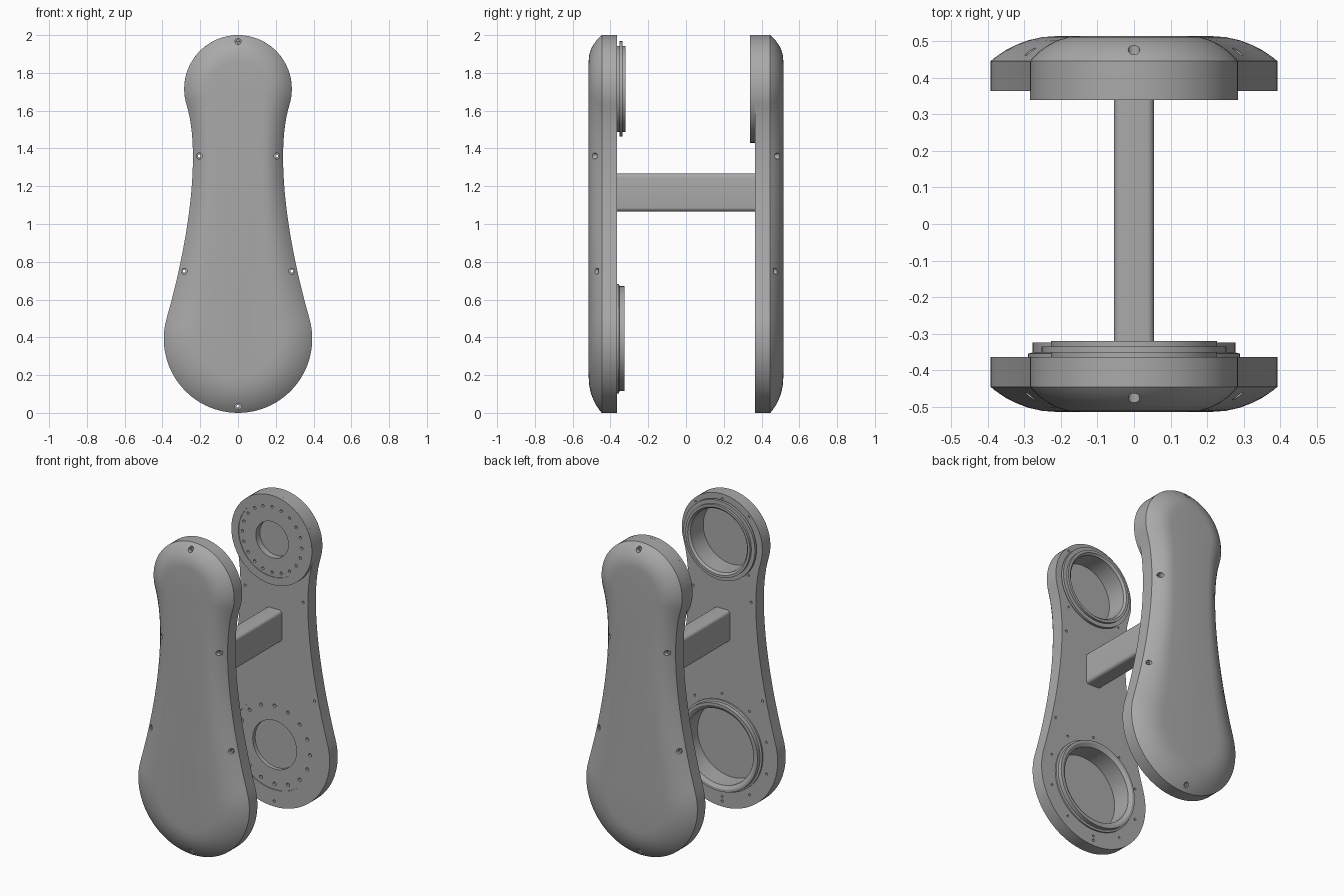
import bpy, bmesh
from math import sin, cos, pi, radians
from mathutils import Vector

cube = bpy.data.objects.get("Cube")
if cube:
    bpy.data.objects.remove(cube, do_unlink=True)

metal = bpy.data.materials.new("satin grey")
metal.use_nodes = True
GREY = (0.4, 0.4, 0.4, 1)
metal.diffuse_color = GREY
metal.node_tree.nodes["Principled BSDF"].inputs["Base Color"].default_value = GREY

TOP_Z, TOP_R = 1.715, 0.285
LOW_Z, LOW_R = 0.393, 0.393
FACE = 0.365          # distance of the inner faces from the middle


def make(name, bm):
    bmesh.ops.recalc_face_normals(bm, faces=bm.faces)
    mesh = bpy.data.meshes.new(name)
    bm.to_mesh(mesh)
    bm.free()
    ob = bpy.data.objects.new(name, mesh)
    bpy.context.collection.objects.link(ob)
    mesh.materials.append(metal)
    return ob


def bridge(bm, a, b):
    for i in range(len(a)):
        j = (i + 1) % len(a)
        bm.faces.new((a[i], a[j], b[j], b[i]))


def lathe(bm, profile, x, z, side, steps=64, ring=False):
    """Revolve (radius, depth) points about a y axis through (x, z)."""
    loops = []
    for r, y in profile:
        loops.append([bm.verts.new((x + r * cos(2 * pi * i / steps), side * y,
                                    z + r * sin(2 * pi * i / steps)))
                      for i in range(steps)])
    for a, b in zip(loops, loops[1:]):
        bridge(bm, a, b)
    if ring:
        bridge(bm, loops[-1], loops[0])
    else:
        bm.faces.new(loops[0])
        bm.faces.new(loops[-1])


def cut(ob, bm):
    cutter = make("cutter", bm)
    cutter.hide_render = True
    mod = ob.modifiers.new("cut", "BOOLEAN")
    mod.operation = "DIFFERENCE"
    mod.solver = "EXACT"
    mod.object = cutter
    bpy.context.view_layer.objects.active = ob
    bpy.ops.object.modifier_apply(modifier=mod.name)
    bpy.data.objects.remove(cutter, do_unlink=True)


def smooth(ob):
    bpy.ops.object.select_all(action="DESELECT")
    ob.select_set(True)
    bpy.context.view_layer.objects.active = ob
    bpy.ops.object.shade_smooth_by_angle(angle=radians(28))


def circle_points(count, radius, z, start=0.0):
    for i in range(count):
        a = start + 2 * pi * i / count
        yield radius * cos(a), z + radius * sin(a)


def outline():
    """Right half of the dumbbell outline, bottom to top, with spine heights."""
    half = []
    leave, arrive = radians(16), radians(-17)
    for i in range(25):
        a = -pi / 2 + (leave + pi / 2) * i / 24
        half.append((LOW_R * cos(a), LOW_Z + LOW_R * sin(a), LOW_Z))
    p0 = Vector((LOW_R * cos(leave), LOW_Z + LOW_R * sin(leave)))
    p3 = Vector((TOP_R * cos(arrive), TOP_Z + TOP_R * sin(arrive)))
    p1 = p0 + 0.42 * Vector((-sin(leave), cos(leave)))
    p2 = p3 - 0.27 * Vector((-sin(arrive), cos(arrive)))
    for i in range(1, 24):
        t = i / 24
        u = 1 - t
        p = u**3 * p0 + 3 * u*u*t * p1 + 3 * u*t*t * p2 + t**3 * p3
        half.append((p.x, p.y, LOW_Z + (TOP_Z - LOW_Z) * t))
    for i in range(25):
        a = arrive + (pi / 2 - arrive) * i / 24
        half.append((TOP_R * cos(a), TOP_Z + TOP_R * sin(a), TOP_Z))
    half[0] = (0, half[0][1], LOW_Z)
    half[-1] = (0, half[-1][1], TOP_Z)
    return half + [(-x, z, c) for x, z, c in half[-2:0:-1]]


SCREWS = [(0, 1.967), (0.205, 1.36), (-0.205, 1.36),
          (0.285, 0.75), (-0.285, 0.75), (0, 0.035)]
SCREW_PROFILE = [(0.008, 0.3), (0.008, 0.462), (0.016, 0.462), (0.016, 0.6)]
DOMED = [(1, FACE), (1, 0.446), (0.97, 0.456), (0.9, 0.475), (0.82, 0.491),
         (0.74, 0.503), (0.64, 0.512), (0.53, 0.515)]


def plate(name, side):
    bm = bmesh.new()
    loops = [[bm.verts.new((x * s, side * y, c + (z - c) * s))
              for x, z, c in outline()] for s, y in DOMED]
    for a, b in zip(loops, loops[1:]):
        bridge(bm, a, b)
    bm.faces.new(loops[0])
    bm.faces.new(loops[-1])
    ob = make(name, bm)
    holes = bmesh.new()
    for x, z in SCREWS:
        lathe(holes, SCREW_PROFILE, x, z, side, 20)
    cut(ob, holes)
    return ob


# Front plate with two deep sockets and small holes around the lower one
front = plate("front_plate", -1)
cuts = bmesh.new()
lathe(cuts, [(0.2, 0.3), (0.2, 0.46)], 0, TOP_Z, -1)
lathe(cuts, [(0.24, 0.3), (0.24, 0.46)], 0, LOW_Z, -1)
for x, z in circle_points(10, 0.33, LOW_Z, pi / 10):
    lathe(cuts, [(0.007, 0.3), (0.007, 0.38)], x, z, -1, 12)
for x, z in circle_points(4, 0.265, TOP_Z, pi / 4):
    lathe(cuts, [(0.006, 0.3), (0.006, 0.38)], x, z, -1, 12)
cut(front, cuts)
smooth(front)

# Raised socket rims on the front plate
bm = bmesh.new()
lathe(bm, [(0.2, FACE), (0.228, FACE), (0.228, 0.352), (0.253, 0.352), (0.253, 0.335),
           (0.228, 0.335), (0.228, 0.32), (0.212, 0.32), (0.2, 0.332)],
      0, TOP_Z, -1, ring=True)
smooth(make("upper_socket_rim", bm))
bm = bmesh.new()
lathe(bm, [(0.24, FACE), (0.29, FACE), (0.29, 0.355), (0.278, 0.352), (0.278, 0.325),
           (0.262, 0.325), (0.24, 0.338)], 0, LOW_Z, -1, ring=True)
smooth(make("lower_socket_rim", bm))

# Back plate with a shallow lower recess, bores and a bolt circle
back = plate("back_plate", 1)
cuts = bmesh.new()
lathe(cuts, [(0.115, 0.3), (0.115, 0.385)], 0, TOP_Z, 1)
lathe(cuts, [(0.285, 0.3), (0.285, 0.37), (0.155, 0.37), (0.155, 0.395)], 0, LOW_Z, 1)
cut(back, cuts)
cuts = bmesh.new()
for x, z in circle_points(16, 0.25, LOW_Z):
    lathe(cuts, [(0.011, 0.3), (0.011, 0.385)], x, z, 1, 16)
cut(back, cuts)
smooth(back)

# Upper boss on the back plate with its own bolt circle
bm = bmesh.new()
lathe(bm, [(0.115, FACE), (TOP_R, FACE), (TOP_R, 0.34), (0.235, 0.34),
           (0.235, 0.344), (0.115, 0.344)], 0, TOP_Z, 1, 96, ring=True)
boss = make("upper_boss", bm)
cuts = bmesh.new()
for x, z in circle_points(20, 0.21, TOP_Z):
    lathe(cuts, [(0.009, 0.3), (0.009, 0.36)], x, z, 1, 16)
cut(boss, cuts)
smooth(boss)

# Cross bar joining the plates
bm = bmesh.new()
bmesh.ops.create_cube(bm, size=1)
bmesh.ops.scale(bm, vec=(0.11, 2 * FACE, 0.2), verts=bm.verts)
bmesh.ops.translate(bm, vec=(0, 0, 1.167), verts=bm.verts)
long_edges = [e for e in bm.edges if abs(e.verts[0].co.y - e.verts[1].co.y) > 0.5]
bmesh.ops.bevel(bm, geom=long_edges, offset=0.02, segments=5, profile=0.5, affect="EDGES")
smooth(make("cross_bar", bm))
